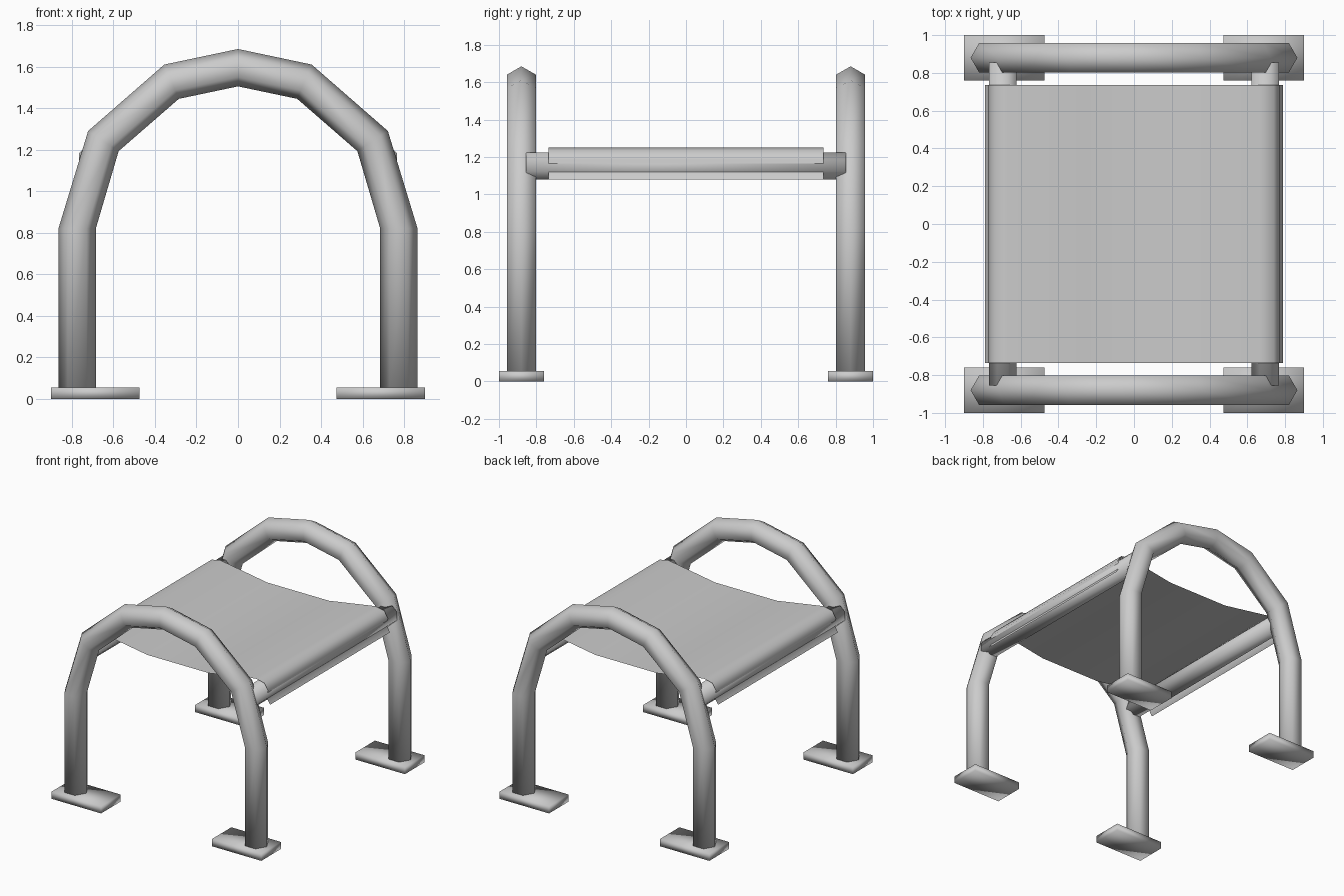
import bpy, bmesh
from math import cos, sin, tau
from mathutils import Vector

if "Cube" in bpy.data.objects:
    bpy.data.objects.remove(bpy.data.objects["Cube"])


def make_object(name, bm):
    bmesh.ops.recalc_face_normals(bm, faces=bm.faces)
    mesh = bpy.data.meshes.new(name)
    bm.to_mesh(mesh)
    bm.free()
    for p in mesh.polygons:
        p.use_smooth = True
    ob = bpy.data.objects.new(name, mesh)
    bpy.context.collection.objects.link(ob)
    return ob


def loft(bm, rings, closed=True, caps=True):
    """Bridge successive point rings with quads."""
    loops = [[bm.verts.new(p) for p in r] for r in rings]
    n = len(rings[0])
    for a, b in zip(loops, loops[1:]):
        for i in range(n if closed else n - 1):
            j = (i + 1) % n
            bm.faces.new((a[i], a[j], b[j], b[i]))
    if caps:
        bm.faces.new(loops[0])
        bm.faces.new(loops[-1])


# arched tube frames: (outer, inner) points in x, z for the right half
half = [((0.865, 0.04), (0.685, 0.04)), ((0.865, 0.82), (0.685, 0.82)),
        ((0.722, 1.29), (0.575, 1.193)), ((0.355, 1.61), (0.285, 1.445))]
left = [((-o[0], o[1]), (-i[0], i[1])) for o, i in reversed(half)]
path = half + [((0, 1.685), (0, 1.505))] + left


def arch(name, y):
    bm = bmesh.new()
    rings = []
    for o, i in path:
        outer, inner = Vector((o[0], y, o[1])), Vector((i[0], y, i[1]))
        mid, arm = (outer + inner) / 2, (outer - inner) / 2
        rings.append([mid + arm * cos(k * tau / 6) + Vector((0, 0.09 * sin(k * tau / 6), 0))
                      for k in range(6)])
    loft(bm, rings)
    make_object(name, bm)


arch("front_arch", -0.88)
arch("back_arch", 0.88)

# foot pads
for xn, sx in (("left", -1), ("right", 1)):
    for yn, sy in (("front", -1), ("back", 1)):
        bm = bmesh.new()
        bmesh.ops.create_cube(bm, size=1)
        for v in bm.verts:
            v.co = Vector((v.co.x * 0.425 + sx * 0.6875, v.co.y * 0.24 + sy * 0.88,
                           v.co.z * 0.055 + 0.0275))
        make_object(f"{yn}_{xn}_foot", bm)

# seat rods
for xn, sx in (("left", -1), ("right", 1)):
    bm = bmesh.new()
    loft(bm, [[(sx * 0.695 + 0.078 * cos((k + 0.5) * tau / 8), y,
                1.153 + 0.078 * sin((k + 0.5) * tau / 8)) for k in range(8)]
              for y in (-0.855, 0.855)])
    make_object(f"{xn}_seat_rod", bm)

# thin sagging fabric with hanging flaps
flap = [(0.79, 1.08), (0.758, 1.13), (0.772, 1.185), (0.74, 1.235), (0.665, 1.25), (0.265, 1.185)]
profile = [(-x, z) for x, z in flap] + flap[::-1]
bm = bmesh.new()
loft(bm, [[(x, y, z) for x, z in profile] for y in (-0.735, 0.735)], closed=False, caps=False)
seat = make_object("fabric_seat", bm)
if sum(p.normal.z * p.area for p in seat.data.polygons) < 0:
    seat.data.flip_normals()
